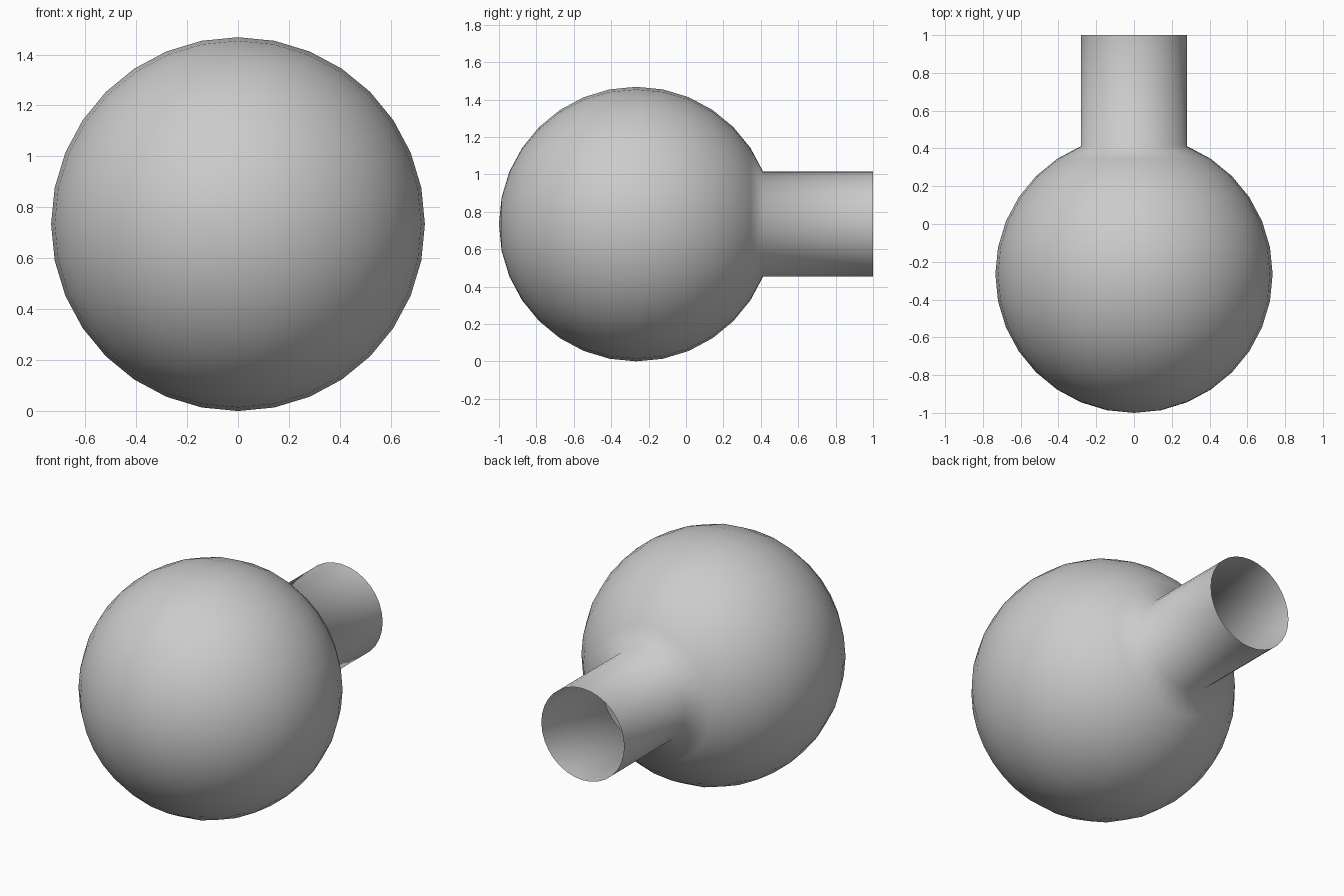
import bpy, bmesh
from math import pi
from mathutils import Matrix, Vector

if "Cube" in bpy.data.objects:
    bpy.data.objects.remove(bpy.data.objects["Cube"])

R = 0.734          # bulb radius
CY = R - 1.0       # bulb centre along y
NECK_END = 1.0

bm = bmesh.new()

# Round bulb with its poles turned along y
bmesh.ops.create_uvsphere(bm, u_segments=32, v_segments=16, radius=R,
                          matrix=Matrix.Rotation(-pi / 2, 4, 'X'))

# Open the back pole down to the second ring
bmesh.ops.delete(bm, geom=[v for v in bm.verts if v.co.y > R * 0.95], context='VERTS')

# Pull the open rim straight back into a hollow neck
rim = [e for e in bm.edges if e.is_boundary]
new = bmesh.ops.extrude_edge_only(bm, edges=rim)["geom"]
for v in new:
    if isinstance(v, bmesh.types.BMVert):
        v.co.y = NECK_END - CY

bmesh.ops.translate(bm, verts=bm.verts, vec=Vector((0, CY, R)))
bmesh.ops.recalc_face_normals(bm, faces=bm.faces)
for f in bm.faces:
    f.smooth = True

mesh = bpy.data.meshes.new("round_flask")
bm.to_mesh(mesh)
bm.free()
flask = bpy.data.objects.new("round_flask", mesh)
bpy.context.collection.objects.link(flask)
